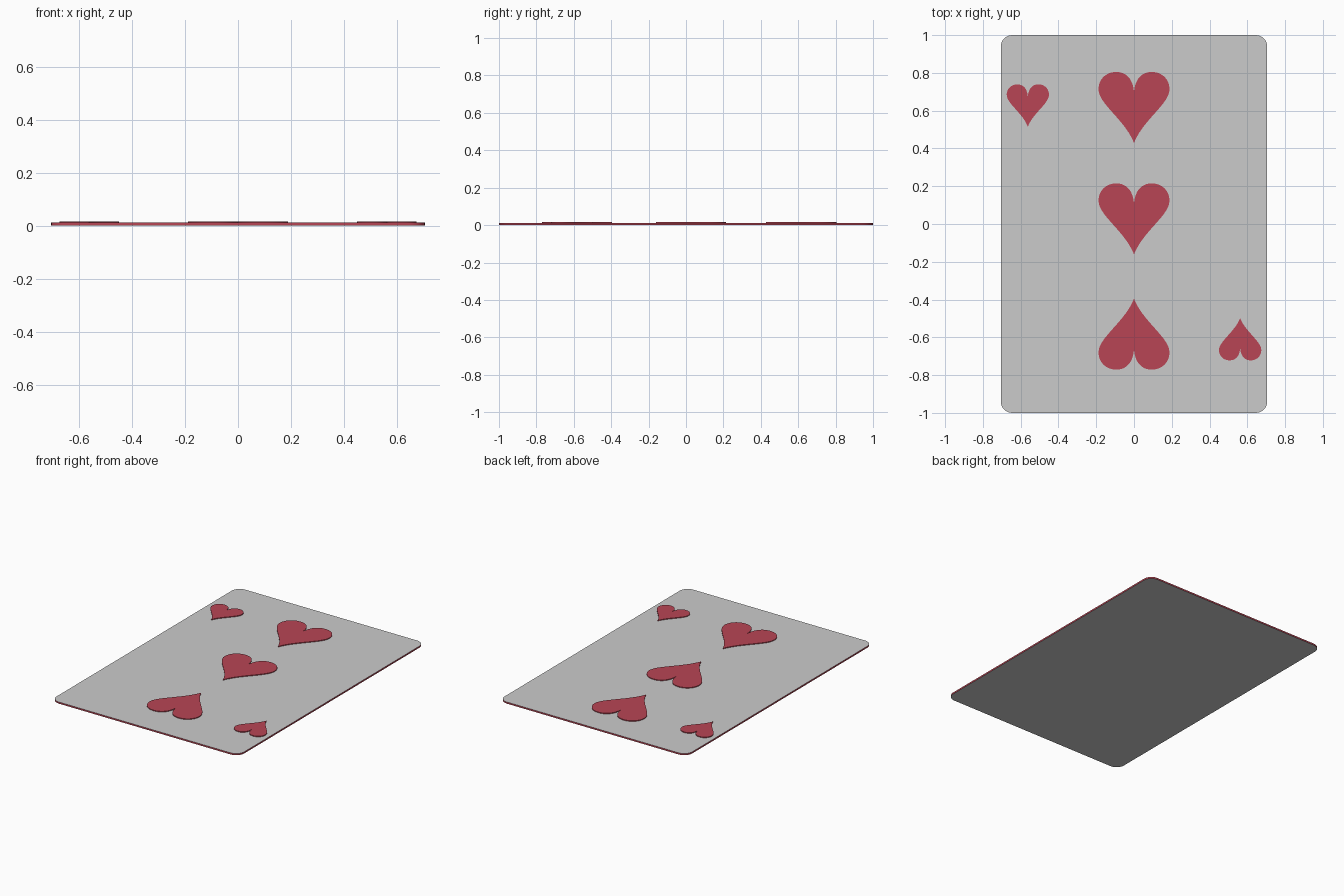
import bpy, bmesh, math
from mathutils import Vector
from mathutils.geometry import interpolate_bezier

if "Cube" in bpy.data.objects:
    bpy.data.objects.remove(bpy.data.objects["Cube"])

CARD_TOP, PIP_TOP = 0.011, 0.016

red = bpy.data.materials.new("red")
red.diffuse_color = (0.48, 0.06, 0.09, 1)
red.use_nodes = True
red.node_tree.nodes["Principled BSDF"].inputs["Base Color"].default_value = red.diffuse_color
grey = bpy.data.materials.new("grey")
grey.diffuse_color = (0.8, 0.8, 0.8, 1)
grey.use_nodes = True
grey.node_tree.nodes["Principled BSDF"].inputs["Base Color"].default_value = grey.diffuse_color


def slab(name, outline, z0, z1, mats, side_slot=0):
    """Extrude a counter-clockwise outline into a flat solid."""
    bm = bmesh.new()
    base = bm.faces.new([bm.verts.new((x, y, z0)) for x, y in outline])
    out = bmesh.ops.extrude_face_region(bm, geom=[base], use_keep_orig=True)
    verts = [g for g in out["geom"] if isinstance(g, bmesh.types.BMVert)]
    bmesh.ops.translate(bm, verts=verts, vec=(0, 0, z1 - z0))
    bmesh.ops.recalc_face_normals(bm, faces=bm.faces)
    for f in bm.faces:
        if abs(f.normal.z) < 0.5:
            f.material_index = side_slot
    me = bpy.data.meshes.new(name)
    bm.to_mesh(me)
    bm.free()
    for m in mats:
        me.materials.append(m)
    ob = bpy.data.objects.new(name, me)
    bpy.context.collection.objects.link(ob)
    bpy.context.view_layer.objects.active = ob
    ob.select_set(True)
    bpy.ops.object.shade_smooth_by_angle(angle=math.radians(30))
    ob.select_set(False)
    return ob


def rounded_rect(hx, hy, r, n=8):
    pts = []
    for k, (sx, sy) in enumerate([(1, 1), (-1, 1), (-1, -1), (1, -1)]):
        for i in range(n + 1):
            a = math.pi / 2 * (k + i / n)
            pts.append((sx * (hx - r) + r * math.cos(a), sy * (hy - r) + r * math.sin(a)))
    return pts


def heart():
    """Heart outline two units wide, mirrored from its right half."""
    spans = [((0, 0.41), (0.02, 0.78), (0.2, 1), (0.5, 1)),
             ((0.5, 1), (0.8, 1), (1, 0.78), (1, 0.51)),
             ((1, 0.51), (1, 0.1), (0.25, -0.35), (0, -1))]
    half = []
    for s in spans:
        half += interpolate_bezier(*[Vector(p) for p in s], 14)[:-1]
    half = [(p[0], p[1]) for p in half] + [(0, -1)]
    left = [(-x, y) for x, y in half[1:-1]]
    return (half + left[::-1])[::-1]


# card body: grey faces, red rim
slab("card_body", rounded_rect(0.705, 1.0, 0.06), 0, CARD_TOP, [grey, red], 1)

# raised hearts: x, y, half width, direction (-1 is upside down)
pips = [("top_heart", 0, 0.617, 0.188, 1),
        ("middle_heart", 0, 0.027, 0.188, 1),
        ("bottom_heart", 0, -0.583, 0.188, -1),
        ("left_corner_heart", -0.562, 0.627, 0.112, 1),
        ("right_corner_heart", 0.562, -0.61, 0.112, -1)]
for name, cx, cy, s, d in pips:
    slab(name, [(cx + d * s * x, cy + d * s * y) for x, y in heart()],
         CARD_TOP - 0.002, PIP_TOP, [red])
